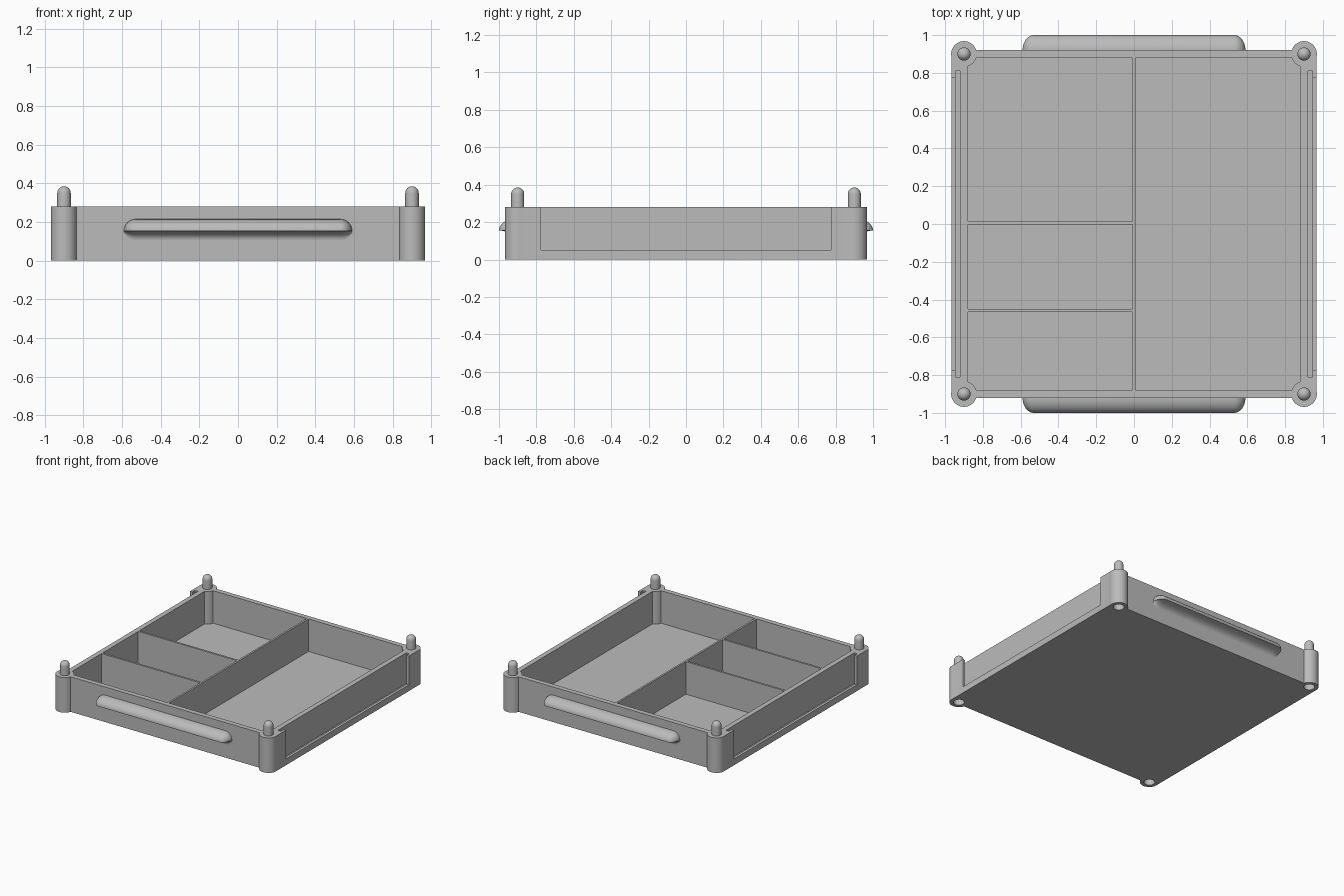
import bpy, bmesh, math

cube = bpy.data.objects.get("Cube")
if cube:
    bpy.data.objects.remove(cube, do_unlink=True)

GREY = (0.5, 0.5, 0.5, 1)
mat = bpy.data.materials.new("light_grey")
mat.use_nodes = True
mat.diffuse_color = GREY
mat.node_tree.nodes["Principled BSDF"].inputs["Base Color"].default_value = GREY

HEIGHT = 0.28
POST = 0.9
SIDES = [(sx, sy) for sx in (-1, 1) for sy in (-1, 1)]


def make(name, bm):
    bmesh.ops.recalc_face_normals(bm, faces=bm.faces)
    mesh = bpy.data.meshes.new(name)
    bm.to_mesh(mesh)
    bm.free()
    mesh.materials.append(mat)
    obj = bpy.data.objects.new(name, mesh)
    bpy.context.collection.objects.link(obj)
    return obj


def activate(obj):
    bpy.ops.object.select_all(action='DESELECT')
    obj.select_set(True)
    bpy.context.view_layer.objects.active = obj


def prism(name, outline, z0, z1):
    bm = bmesh.new()
    low = [bm.verts.new((x, y, z0)) for x, y in outline]
    high = [bm.verts.new((x, y, z1)) for x, y in outline]
    bm.faces.new(low)
    bm.faces.new(high)
    for i in range(len(low)):
        j = (i + 1) % len(low)
        bm.faces.new((low[i], low[j], high[j], high[i]))
    return make(name, bm)


def box(name, x0, x1, y0, y1, z0, z1):
    return prism(name, [(x0, y0), (x1, y0), (x1, y1), (x0, y1)], z0, z1)


def cylinder(name, x, y, r, z0, z1, n=48):
    ring = [2 * math.pi * i / n for i in range(n)]
    return prism(name, [(x + r * math.cos(a), y + r * math.sin(a)) for a in ring], z0, z1)


def combine(target, other, operation):
    other.hide_render = True
    mod = target.modifiers.new("combine", 'BOOLEAN')
    mod.operation = operation
    mod.solver = 'EXACT'
    mod.object = other
    activate(target)
    bpy.ops.object.modifier_apply(modifier=mod.name)
    bpy.data.objects.remove(other, do_unlink=True)


def smooth(obj):
    activate(obj)
    bpy.ops.object.shade_smooth_by_angle(angle=math.radians(35))


# Tray shell with its hollow
X, Y = 0.967, 0.92
tray = prism("tray", [(-POST, -Y), (POST, -Y), (X, -POST), (X, POST),
                      (POST, Y), (-POST, Y), (-X, POST), (-X, -POST)], 0, HEIGHT)
combine(tray, box("cavity", -0.88, 0.88, -0.88, 0.88, 0.02, 0.5), 'DIFFERENCE')

# Compartment dividers
combine(tray, box("long_divider", -0.008, 0.007, -0.9, 0.9, 0.01, HEIGHT), 'UNION')
for y in (0.005, -0.458):
    combine(tray, box("cross_divider", -0.9, 0, y - 0.008, y + 0.008, 0.01, HEIGHT), 'UNION')

# Corner posts with sockets underneath
for sx, sy in SIDES:
    combine(tray, cylinder("post", sx * POST, sy * POST, 0.068, 0, HEIGHT), 'UNION')
for sx, sy in SIDES:
    combine(tray, cylinder("socket", sx * POST, sy * POST, 0.04, -0.1, 0.11), 'DIFFERENCE')

# Label slots in the side walls, each with a window
for s in (-1, 1):
    for half_y, a, b, z in ((0.81, 0.92, 0.946, 0.035), (0.775, 0.94, 1.1, 0.05)):
        x0, x1 = sorted((s * a, s * b))
        combine(tray, box("slot", x0, x1, -half_y, half_y, z, 0.5), 'DIFFERENCE')
smooth(tray)


# Round-topped stacking pins, spun from a profile
def pin(name, x, y, r=0.035, base=0.27, top=0.385):
    bm = bmesh.new()
    arc = [math.pi / 2 * i / 8 for i in range(9)]
    pts = [(0, base), (r, base)] + [(r * math.cos(a), top - r + r * math.sin(a)) for a in arc]
    verts = [bm.verts.new((x + px, y, pz)) for px, pz in pts]
    edges = [bm.edges.new(pair) for pair in zip(verts, verts[1:])]
    bmesh.ops.spin(bm, geom=verts + edges, cent=(x, y, 0), axis=(0, 0, 1),
                   angle=2 * math.pi, steps=32)
    bmesh.ops.remove_doubles(bm, verts=bm.verts, dist=0.0005)
    smooth(make(name, bm))


for sx, sy in SIDES:
    pin(("front" if sy < 0 else "back") + ("_left" if sx > 0 else "_right") + "_pin",
        sx * POST, sy * POST)


# Grip: rounded top, hollowed underside, tapering at the ends
def grip(name, s):
    quarter = [math.pi / 2 * i / 10 for i in range(11)]
    profile = [(0.08 * math.sin(a), 0.06 * math.cos(a)) for a in quarter]
    profile += [(0.08 - 0.08 * math.sin(a), -0.048 + 0.048 * math.cos(a)) for a in quarter[1:]]
    profile += [(-0.01, -0.048), (-0.01, 0.06)]
    ends = [(0.53 + 0.06 * math.sin(a), max(math.cos(a), 0.01)) for a in quarter]
    stations = [(-x, f) for x, f in reversed(ends)] + ends
    bm = bmesh.new()
    rings = [[bm.verts.new((x, s * (Y + d * f), 0.155 + h * f)) for d, h in profile]
             for x, f in stations]
    n = len(profile)
    for a, b in zip(rings, rings[1:]):
        for i in range(n):
            j = (i + 1) % n
            bm.faces.new((a[i], a[j], b[j], b[i]))
    bm.faces.new(rings[0])
    bm.faces.new(rings[-1])
    smooth(make(name, bm))


grip("front_grip", -1)
grip("back_grip", 1)
